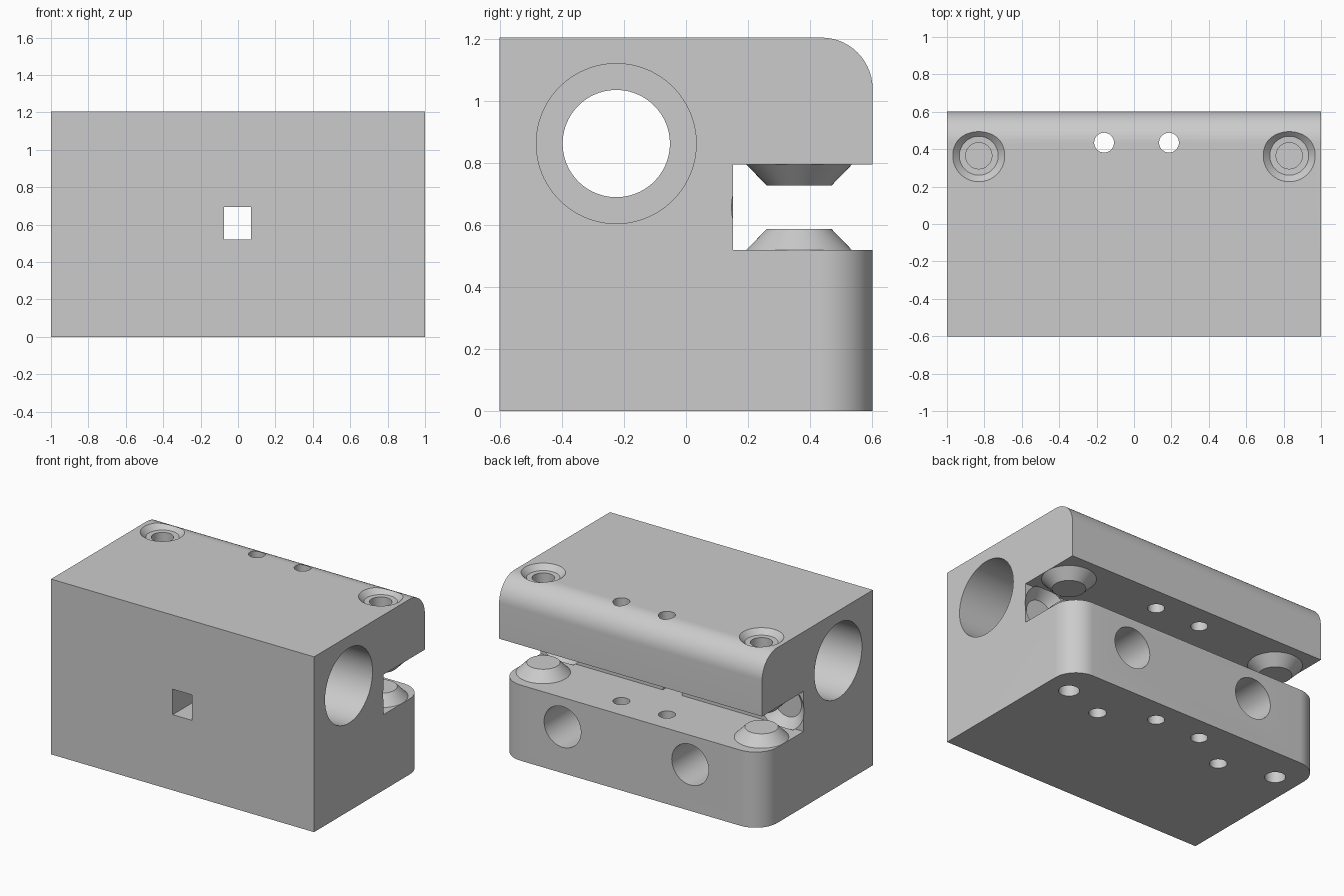
import bpy, bmesh, math
from mathutils import Matrix, Vector

cube = bpy.data.objects.get("Cube")
if cube:
    bpy.data.objects.remove(cube, do_unlink=True)

grey = bpy.data.materials.new("plain grey")
grey.use_nodes = True
GREY = (0.6, 0.6, 0.6, 1)
grey.diffuse_color = GREY
grey.node_tree.nodes["Principled BSDF"].inputs["Base Color"].default_value = GREY

ROT = {"z": Matrix(),
       "x": Matrix.Rotation(math.pi / 2, 4, "Y"),
       "y": Matrix.Rotation(-math.pi / 2, 4, "X")}


def make_object(name, bm):
    bmesh.ops.recalc_face_normals(bm, faces=bm.faces)
    mesh = bpy.data.meshes.new(name)
    bm.to_mesh(mesh)
    bm.free()
    obj = bpy.data.objects.new(name, mesh)
    bpy.context.collection.objects.link(obj)
    return obj


def turned(name, profile, loc, axis="z", n=64):
    """Solid of revolution from (radius, height) pairs, along one axis."""
    bm = bmesh.new()
    rings = []
    for r, h in profile:
        rings.append([bm.verts.new((r * math.cos(2 * math.pi * i / n),
                                    r * math.sin(2 * math.pi * i / n), h))
                      for i in range(n)])
    for a, b in zip(rings, rings[1:]):
        for i in range(n):
            j = (i + 1) % n
            bm.faces.new((a[i], a[j], b[j], b[i]))
    bm.faces.new(rings[0])
    bm.faces.new(rings[-1])
    bm.transform(Matrix.Translation(Vector(loc)) @ ROT[axis])
    return make_object(name, bm)


def box(name, lo, hi):
    bm = bmesh.new()
    bmesh.ops.create_cube(bm, size=1)
    lo, hi = Vector(lo), Vector(hi)
    bm.transform(Matrix.Translation((lo + hi) / 2) @ Matrix.Diagonal((*(hi - lo), 1)))
    return make_object(name, bm)


# Main block: a side profile with the rear slot, extruded along x
SLOT_Y, SLOT_LO, SLOT_HI, TOP = 0.152, 0.52, 0.795, 1.205
profile = [(-0.602, 0), (0.602, 0), (0.602, SLOT_LO), (SLOT_Y, SLOT_LO),
           (SLOT_Y, SLOT_HI), (0.602, SLOT_HI), (0.602, TOP), (-0.602, TOP)]
bm = bmesh.new()
face = bm.faces.new([bm.verts.new((-1, y, z)) for y, z in profile])
out = bmesh.ops.extrude_face_region(bm, geom=[face])
bmesh.ops.translate(bm, vec=(2, 0, 0),
                    verts=[v for v in out["geom"] if isinstance(v, bmesh.types.BMVert)])
bmesh.ops.recalc_face_normals(bm, faces=bm.faces)

# Round the upper rear edge and the lower rear corners
rounded = []
for e in bm.edges:
    mid = (e.verts[0].co + e.verts[1].co) / 2
    along_x = abs(mid.x) < 0.5
    if mid.y > 0.6 and ((along_x and mid.z > 1.1) or (not along_x and mid.z < 0.5)):
        rounded.append(e)
bmesh.ops.bevel(bm, geom=rounded, offset=0.165, offset_type="OFFSET",
                segments=14, profile=0.5, affect="EDGES")
body = make_object("carriage_block", bm)

adders, cutters = [], []
SCREW_Y, MID = 0.365, (SLOT_LO + SLOT_HI) / 2

# Main bore along x with a wide bearing seat at each end
cutters.append(turned("bore", [(0.173, -1.1), (0.173, 1.1)], (0, -0.225, 0.863), "x", 96))

for s in (-1, 1):
    x = s * 0.83
    seat_ends = sorted((s * 0.17, s * 1.1))
    cutters.append(turned("bearing_seat", [(0.258, h) for h in seat_ends],
                          (0, -0.225, 0.863), "x", 96))
    # Cone bosses facing each other across the slot
    adders.append(turned("lower_cone", [(0.17, -0.03), (0.17, 0), (0.104, 0.068)],
                         (x, SCREW_Y, SLOT_LO)))
    adders.append(turned("upper_cone", [(0.104, -0.068), (0.17, 0), (0.17, 0.03)],
                         (x, SCREW_Y, SLOT_HI)))
    # Blind screw holes, the upper one with a chamfered head recess
    cutters.append(turned("top_screw_hole",
                          [(0.07, -0.46), (0.07, -0.036), (0.104, -0.035), (0.139, 0), (0.139, 0.05)],
                          (x, SCREW_Y, TOP)))
    cutters.append(turned("bottom_screw_hole", [(0.065, -0.1), (0.065, 0.57)], (x, SCREW_Y, 0)))
    # Conical recess in the slot's inner wall
    cutters.append(turned("wall_recess", [(0.104, -0.066), (0.17, 0), (0.17, 0.02)],
                          (s * 0.835, SLOT_Y, MID), "y"))

# Slim pin holes through both jaws
for x in (-0.16, 0.187):
    cutters.append(turned("pin_hole", [(0.053, -0.1), (0.053, 1.4)], (x, 0.435, 0), n=40))

# Rear sockets, each met by a small hole from below
for x in (-0.453, 0.518):
    cutters.append(turned("rear_socket", [(0.14, 0.12), (0.14, 0.7)], (x, 0, 0.318), "y"))
    cutters.append(turned("set_screw_hole", [(0.055, -0.1), (0.055, 0.3)], (x, 0.268, 0), n=40))

# Square window from the front into the slot
cutters.append(box("window", (-0.075, -0.7, SLOT_LO), (0.07, 0.3, 0.695)))

# Combine everything into one solid
for tool, mode in [(a, "UNION") for a in adders] + [(c, "DIFFERENCE") for c in cutters]:
    mod = body.modifiers.new(tool.name, "BOOLEAN")
    mod.operation, mod.object, mod.solver = mode, tool, "EXACT"
deps = bpy.context.evaluated_depsgraph_get()
solid = bpy.data.meshes.new_from_object(body.evaluated_get(deps))
body.modifiers.clear()
body.data = solid
for tool in adders + cutters:
    bpy.data.objects.remove(tool, do_unlink=True)

# Colour and shading
solid.materials.clear()
solid.materials.append(grey)
for p in solid.polygons:
    p.material_index = 0
bpy.ops.object.select_all(action="DESELECT")
body.select_set(True)
bpy.context.view_layer.objects.active = body
bpy.ops.object.shade_smooth_by_angle(angle=math.radians(25))
